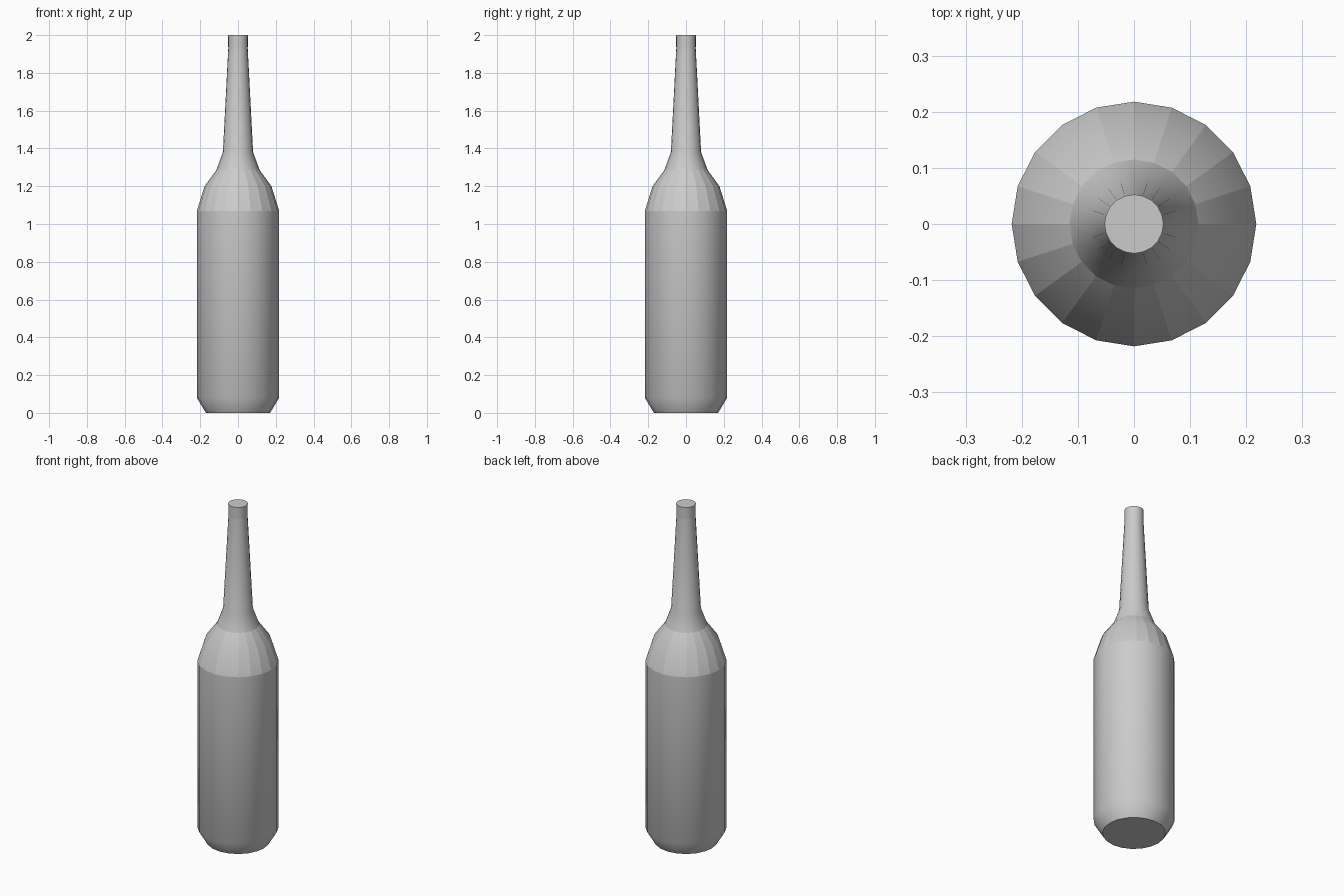
import bpy, bmesh
from math import cos, sin, tau

if "Cube" in bpy.data.objects:
    bpy.data.objects.remove(bpy.data.objects["Cube"])

SIDES = 20
# Profile: radius, height, whether the ring is a hard crease
PROFILE = [
    (0.17, 0.0, True), (0.218, 0.08, False), (0.218, 1.07, True),
    (0.177, 1.20, False), (0.115, 1.285, True), (0.08, 1.38, False),
    (0.0515, 1.93, True), (0.0525, 2.0, True),
]
SHOULDER = (2, 3)  # faceted bands

bm = bmesh.new()
rings = [[bm.verts.new((r * cos(tau * i / SIDES), r * sin(tau * i / SIDES), z))
          for i in range(SIDES)] for r, z, _ in PROFILE]

# Walls
for a, b in zip(rings, rings[1:]):
    for i in range(SIDES):
        j = (i + 1) % SIDES
        bm.faces.new((a[i], a[j], b[j], b[i])).smooth = True

# Base and closed mouth
bm.faces.new(rings[0][::-1])
bm.faces.new(rings[-1])

# Creased rings and shoulder facets
for ring, (_, _, hard) in zip(rings, PROFILE):
    for i in range(SIDES):
        bm.edges.get((ring[i], ring[(i + 1) % SIDES])).smooth = not hard
for k in SHOULDER:
    for i in range(SIDES):
        bm.edges.get((rings[k][i], rings[k + 1][i])).smooth = False

mesh = bpy.data.meshes.new("bottle")
bm.to_mesh(mesh)
bm.free()
bpy.context.collection.objects.link(bpy.data.objects.new("bottle", mesh))
